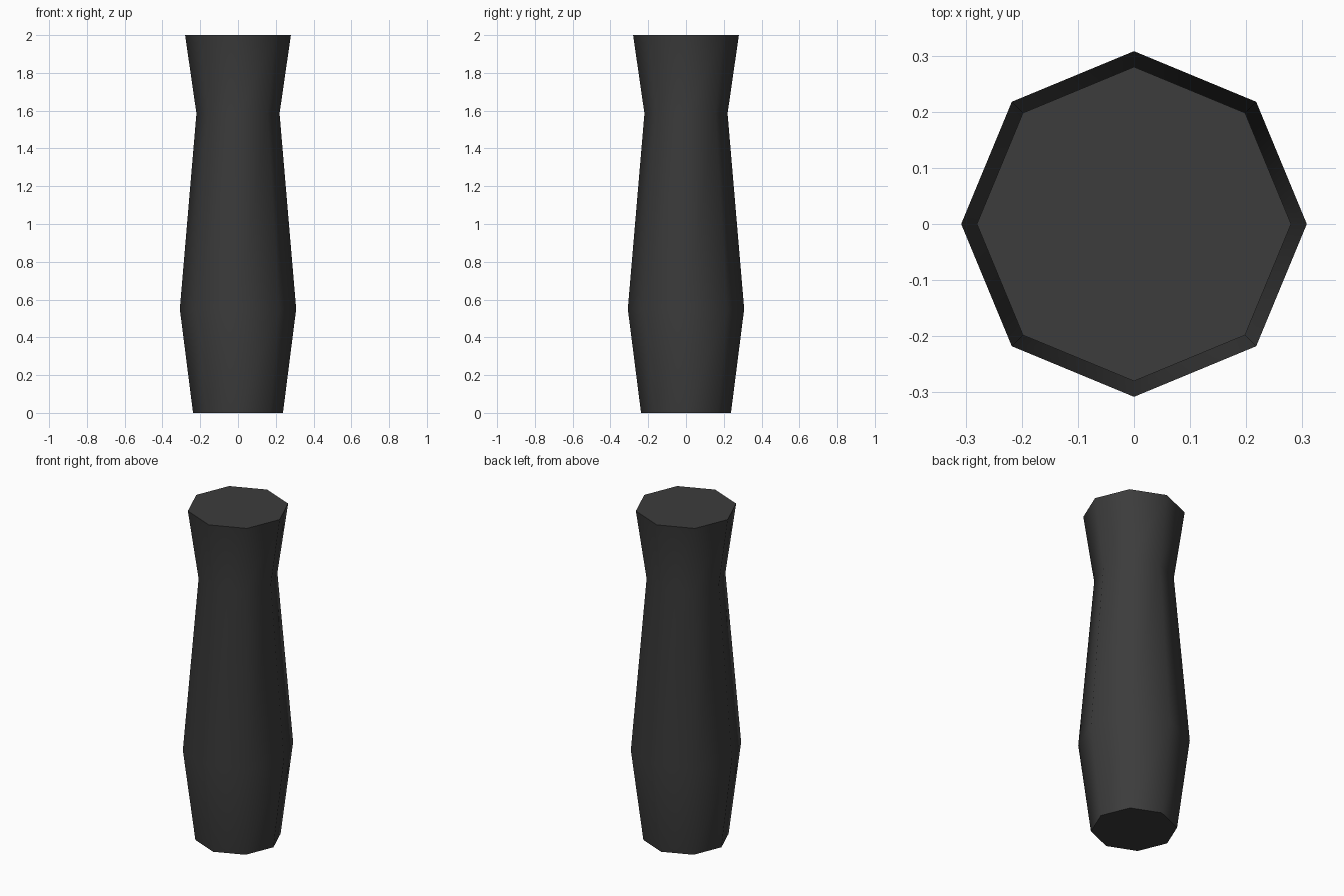
import bpy
import bmesh
import math

old = bpy.data.objects.get("Cube")
if old:
    bpy.data.objects.remove(old, do_unlink=True)

# Dark grip material
mat = bpy.data.materials.new("dark_grey")
mat.use_nodes = True
colour = (0.045, 0.045, 0.045, 1)
mat.diffuse_color = colour
mat.node_tree.nodes["Principled BSDF"].inputs["Base Color"].default_value = colour

# Handle profile: radius and height of each ring
SIDES = 8
PROFILE = [(0.238, 0), (0.308, 0.55), (0.22, 1.585), (0.28, 2)]

bm = bmesh.new()
rings = []
for radius, z in PROFILE:
    angles = [math.tau * i / SIDES for i in range(SIDES)]
    rings.append([bm.verts.new((radius * math.cos(a), radius * math.sin(a), z))
                  for a in angles])

# Smooth sides between neighbouring rings
for low, high in zip(rings, rings[1:]):
    for i in range(SIDES):
        j = (i + 1) % SIDES
        bm.faces.new((low[i], low[j], high[j], high[i]))

# Flat end caps
bm.faces.new(rings[0][::-1])
bm.faces.new(rings[-1])

mesh = bpy.data.meshes.new("handle")
bm.to_mesh(mesh)
bm.free()
mesh.materials.append(mat)
handle = bpy.data.objects.new("handle", mesh)
bpy.context.collection.objects.link(handle)

# Round shading on the sides, crisp rims
bpy.ops.object.select_all(action="DESELECT")
handle.select_set(True)
bpy.context.view_layer.objects.active = handle
bpy.ops.object.shade_smooth_by_angle(angle=math.radians(60))
